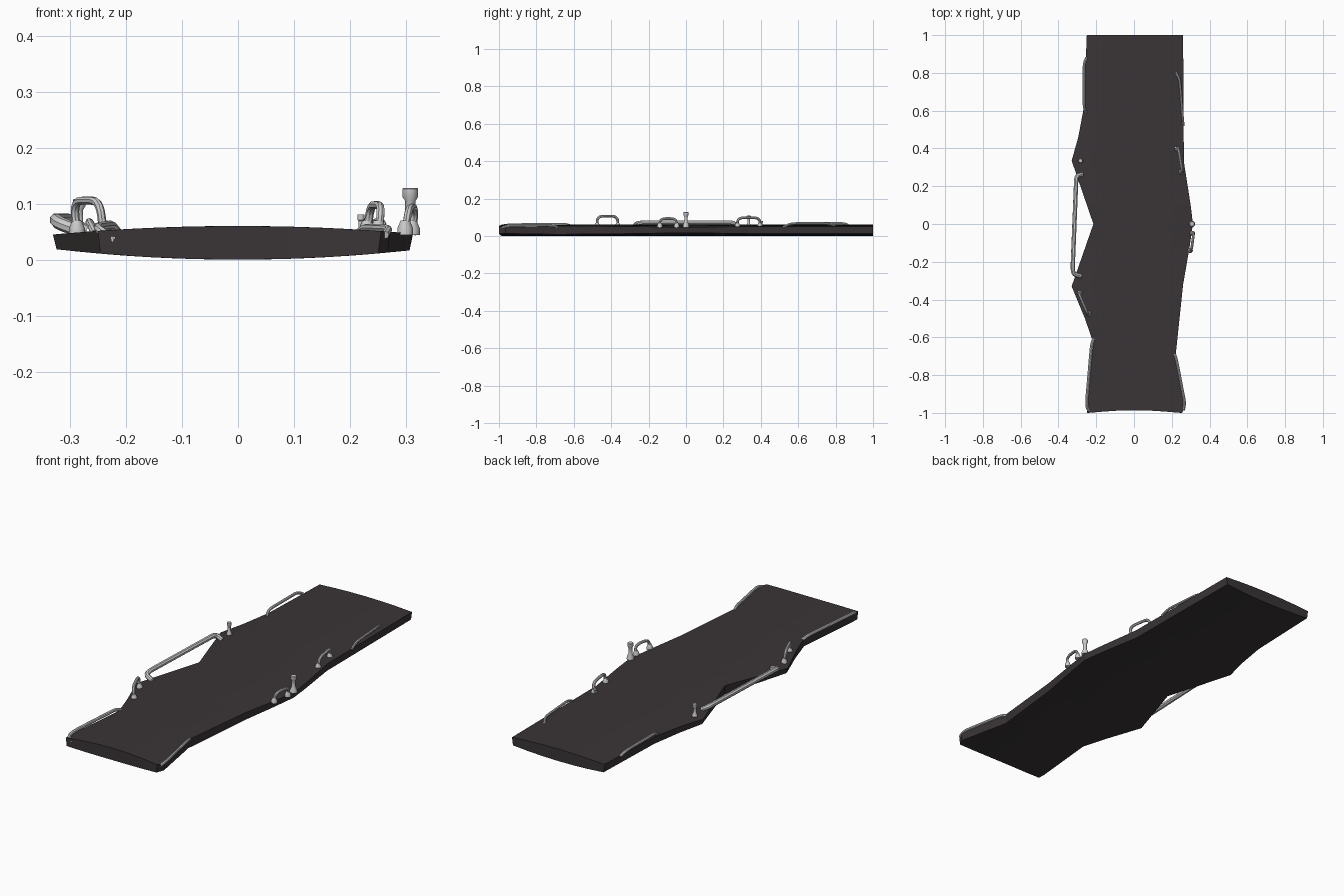
import bpy, bmesh, math
from mathutils import Vector

if "Cube" in bpy.data.objects:
    bpy.data.objects.remove(bpy.data.objects["Cube"])

# outline of the deck: (y, x) along each side
LEFT = [(-1, -.25), (-.96, -.25), (-.63, -.215), (-.5, -.26), (-.33, -.33), (0, -.215),
        (.335, -.33), (.46, -.295), (.62, -.265), (1, -.25)]
RIGHT = [(-1, .255), (-.965, .272), (-.7, .22), (-.32, .26), (-.13, .293), (0, .312),
         (.1, .30), (.33, .264), (1, .26)]


def lerp(side, y):
    for (y0, x0), (y1, x1) in zip(side, side[1:]):
        if y <= y1:
            return x0 + (x1 - x0) * (y - y0) / (y1 - y0)
    return side[-1][1]


def top_z(x):
    return .061 - .14 * x * x


# Deck slab: slightly domed on top, shallow bowl below
ys = sorted({p[0] for p in LEFT + RIGHT})
bm = bmesh.new()
rings = []
for y in ys:
    xl, xr = lerp(LEFT, y), lerp(RIGHT, y)
    xs = [xl + (xr - xl) * t for t in (0, .17, .33, .5, .67, .83, 1)]
    up, low = [], []
    for i, x in enumerate(xs):
        dip = .014 * math.sin(math.pi * i / 6) if y == -1 else 0
        up.append(bm.verts.new((x, y + dip, top_z(x))))
        low.append(bm.verts.new((x * .98, y + dip, .001 + .17 * x * x)))
    rings.append(up + low[::-1])
n = len(rings[0])
for a, b in zip(rings, rings[1:]):
    for i in range(n):
        j = (i + 1) % n
        bm.faces.new((a[i], a[j], b[j], b[i]))
for r in (rings[0], rings[-1]):
    for i in range(6):
        bm.faces.new((r[i], r[i + 1], r[n - 2 - i], r[n - 1 - i]))
bmesh.ops.recalc_face_normals(bm, faces=bm.faces)
me = bpy.data.meshes.new("deck")
bm.to_mesh(me)
bm.free()
deck = bpy.data.objects.new("deck", me)
bpy.context.collection.objects.link(deck)
mat = bpy.data.materials.new("dark_deck")
mat.diffuse_color = (.042, .035, .037, 1)
mat.use_nodes = True
mat.node_tree.nodes["Principled BSDF"].inputs["Base Color"].default_value = mat.diffuse_color
me.materials.append(mat)


def smooth(ob):
    bpy.ops.object.select_all(action='DESELECT')
    ob.select_set(True)
    bpy.context.view_layer.objects.active = ob
    bpy.ops.object.shade_smooth_by_angle(angle=math.radians(40))


def tube(name, pts, r, bend=.03):
    """Round tube along a path with rounded corners."""
    pts = [Vector(p) for p in pts]
    path = [pts[0]]
    for p, c, q in zip(pts, pts[1:], pts[2:]):
        a = c + (p - c).normalized() * min(bend, (p - c).length * .49)
        b = c + (q - c).normalized() * min(bend, (q - c).length * .49)
        for k in range(6):
            t = k / 5
            path.append(a * (1 - t) ** 2 + c * 2 * t * (1 - t) + b * t * t)
    path.append(pts[-1])
    cu = bpy.data.curves.new(name + "_path", 'CURVE')
    cu.dimensions = '3D'
    cu.bevel_depth = r
    cu.bevel_resolution = 2
    cu.use_fill_caps = True
    sp = cu.splines.new('POLY')
    sp.points.add(len(path) - 1)
    for s, p in zip(sp.points, path):
        s.co = (*p, 1)
    tmp = bpy.data.objects.new(name + "_path", cu)
    bpy.context.collection.objects.link(tmp)
    dg = bpy.context.evaluated_depsgraph_get()
    mesh = bpy.data.meshes.new_from_object(tmp.evaluated_get(dg))
    bpy.data.objects.remove(tmp)
    ob = bpy.data.objects.new(name, mesh)
    bpy.context.collection.objects.link(ob)
    smooth(ob)


def lathe(name, x, y, z, profile, seg=12):
    """Turned post from (radius, height) points."""
    b = bmesh.new()
    rs = [[b.verts.new((x + r * math.cos(2 * math.pi * i / seg),
                        y + r * math.sin(2 * math.pi * i / seg), z + h))
           for i in range(seg)] for r, h in profile]
    for p, q in zip(rs, rs[1:]):
        for i in range(seg):
            j = (i + 1) % seg
            b.faces.new((p[i], p[j], q[j], q[i]))
    b.faces.new(rs[0][::-1])
    b.faces.new(rs[-1])
    m = bpy.data.meshes.new(name)
    b.to_mesh(m)
    b.free()
    ob = bpy.data.objects.new(name, m)
    bpy.context.collection.objects.link(ob)
    smooth(ob)


# Long low rails along the edges
tube("notch_rail", [(-.272, .262, .052), (-.305, .258, .072), (-.325, -.24, .072),
                    (-.318, -.268, .065), (-.28, -.276, .052)], .012)
tube("front_left_rail", [(-.215, -.61, .05), (-.225, -.64, .063), (-.25, -.93, .06),
                         (-.248, -.985, .055), (-.22, -.992, .036)], .008)
tube("front_right_rail", [(.216, -.69, .05), (.226, -.72, .058), (.27, -.95, .056),
                          (.262, -.985, .045)], .007)
tube("back_left_rail", [(-.255, .59, .048), (-.265, .62, .068), (-.265, .85, .068),
                        (-.252, .88, .048)], .007)
tube("back_right_rail", [(.222, .8, .05), (.242, .765, .068), (.258, .56, .068),
                         (.262, .52, .048)], .006)

# Upright grab handles with cone feet
for name, a, b, h, r in (("front_left_handle", (-.287, -.365), (-.24, -.475), .106, .0075),
                         ("back_right_handle", (.23, .395), (.25, .275), .098, .0075),
                         ("middle_right_handle", (.31, -.05), (.298, -.14), .094, .007)):
    out = .012 if a[0] > 0 else -.012
    tube(name, [(*a, .045), (a[0] + out * .5, a[1], h), (b[0] + out * .5, b[1], h),
                (*b, .045)], r, .035)
    for k, p in enumerate((a, b)):
        lathe(f"{name}_foot_{k}", *p, .045, [(.014, 0), (.014, .012), (.008, .026)])

# Flared bollards and a small pin
BOLLARD = [(.017, 0), (.016, .012), (.009, .03), (.009, .058), (.014, .066), (.014, .08), (.012, .082)]
lathe("right_bollard", .307, 0, .047, BOLLARD)
lathe("left_bollard", -.283, .335, .045, [(r * .8, h * .78) for r, h in BOLLARD])
lathe("small_pin", .219, .405, .05, [(.004, 0), (.004, .02), (.006, .022), (.006, .031)])
